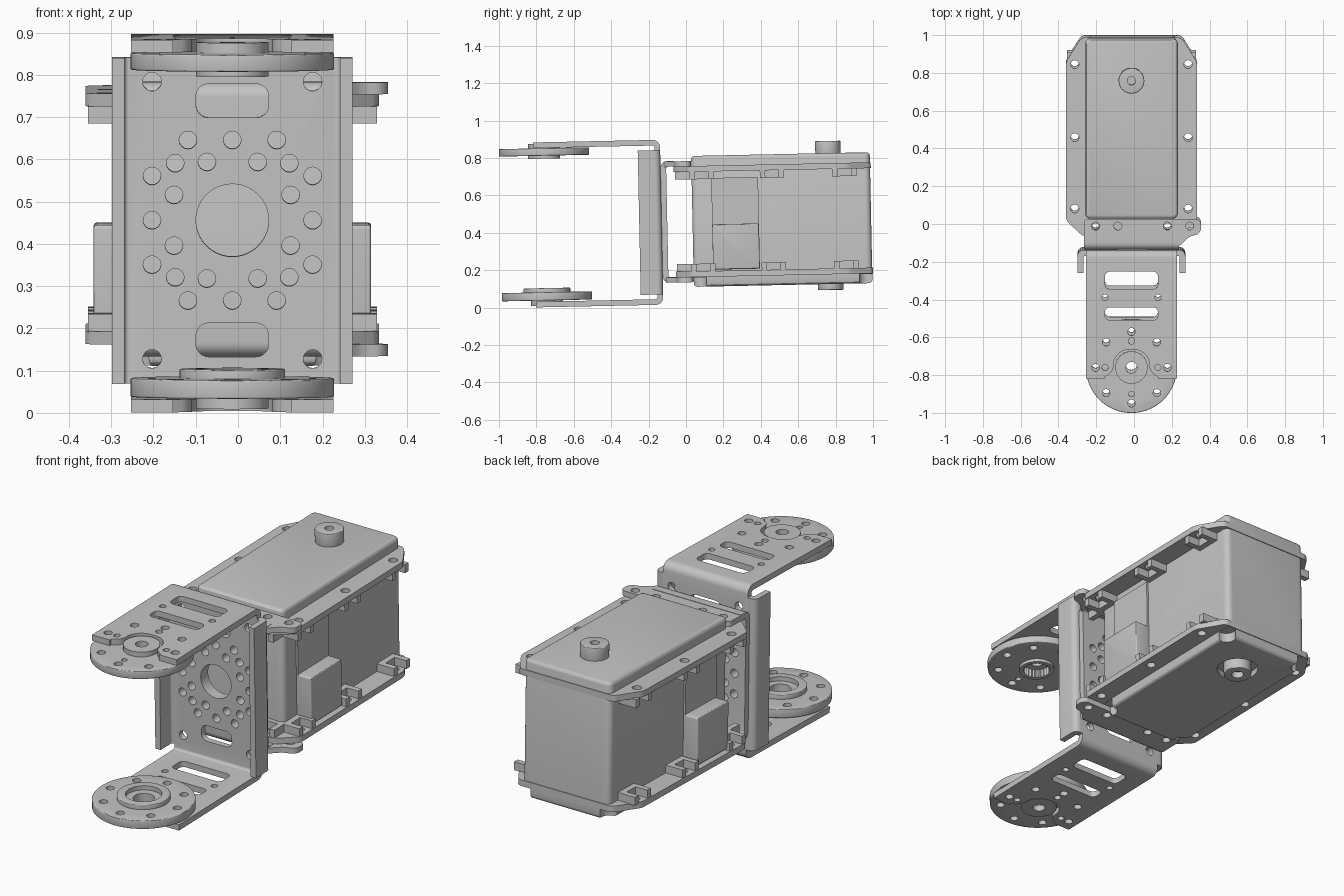
import bpy, bmesh, math
from mathutils import Matrix, Vector

cube = bpy.data.objects.get("Cube")
if cube:
    bpy.data.objects.remove(cube, do_unlink=True)

CX, ZC = -0.0135, 0.459          # middle of the assembly
HUB_Y, SHAFT_Y = -0.751, 0.767   # the two pivot axes
TILT = Matrix.Translation((0, 0, 0.45)) @ Matrix.Rotation(math.radians(1.2), 4, 'X') @ Matrix.Translation((0, 0, -0.45))

grey = bpy.data.materials.new("plain grey")
grey.use_nodes = True
grey.diffuse_color = (0.55, 0.55, 0.55, 1)
grey.node_tree.nodes["Principled BSDF"].inputs["Base Color"].default_value = (0.55, 0.55, 0.55, 1)
parts = []


def circle(x, y, r, n=32):
    return [(x + r * math.cos(2 * math.pi * i / n), y + r * math.sin(2 * math.pi * i / n)) for i in range(n)]


def rounded(corners, radius=0.0, steps=6):
    """Polygon with filleted corners; a third value sets that corner's own radius."""
    out, n = [], len(corners)
    for i, c in enumerate(corners):
        r = c[2] if len(c) > 2 else radius
        p = Vector(c[:2])
        if r <= 0:
            out.append(tuple(p))
            continue
        a = p + (Vector(corners[i - 1][:2]) - p).normalized() * r
        b = p + (Vector(corners[(i + 1) % n][:2]) - p).normalized() * r
        for k in range(steps + 1):
            t = k / steps
            wa, wp, wb = (1 - t) ** 2, math.sqrt(2) * t * (1 - t), t ** 2
            out.append(tuple((a * wa + p * wp + b * wb) / (wa + wp + wb)))
    return out


def box(x0, x1, y0, y1, r=0.0):
    return rounded([(x0, y0), (x1, y0), (x1, y1), (x0, y1)], r)


def prism(name, axis, pieces, bevel=0.0):
    """Extrude each (outline, start, end) along an axis into one mesh."""
    place = {'x': lambda p, h: (h, p[0], p[1]), 'y': lambda p, h: (p[0], h, p[1]), 'z': lambda p, h: (p[0], p[1], h)}[axis]
    bm = bmesh.new()
    for poly, a, b in pieces:
        lo = [bm.verts.new(place(p, a)) for p in poly]
        hi = [bm.verts.new(place(p, b)) for p in poly]
        bm.faces.new(lo)
        bm.faces.new(hi)
        for i in range(len(poly)):
            j = (i + 1) % len(poly)
            bm.faces.new((lo[i], lo[j], hi[j], hi[i]))
    bmesh.ops.recalc_face_normals(bm, faces=bm.faces)
    if bevel:
        edges = [e for e in bm.edges if e.calc_face_angle(0) > 1.0]
        bmesh.ops.bevel(bm, geom=edges, offset=bevel, segments=3, profile=0.5, affect='EDGES')
    me = bpy.data.meshes.new(name)
    bm.to_mesh(me)
    bm.free()
    ob = bpy.data.objects.new(name, me)
    bpy.context.collection.objects.link(ob)
    me.materials.append(grey)
    parts.append(ob)
    return ob


def cut(ob, axis, a, b, polys):
    tool = prism("cutter", axis, [(p, a, b) for p in polys])
    parts.remove(tool)
    tool.hide_render = True
    mod = ob.modifiers.new("cut", 'BOOLEAN')
    mod.operation, mod.solver, mod.object = 'DIFFERENCE', 'EXACT', tool
    with bpy.context.temp_override(object=ob, active_object=ob, selected_objects=[ob]):
        bpy.ops.object.modifier_apply(modifier=mod.name)
    bpy.data.objects.remove(tool, do_unlink=True)


def both(z0, z1):
    """A height range and its mirror about mid height."""
    return [(z0, z1), (2 * ZC - z1, 2 * ZC - z0)]


def c_profile(y_tip, y_back, z0, z1, t, r):
    """Side outline of a sheet bent into a C."""
    s = t if y_tip < y_back else -t
    return rounded([(y_tip, z0), (y_back, z0, r), (y_back, z1, r), (y_tip, z1), (y_tip, z1 - t),
                    (y_back - s, z1 - t, r / 3), (y_back - s, z0 + t, r / 3), (y_tip, z0 + t)])


# Hole pattern shared by both upright plates
quad = [(0, .19), (.105, .19), (.135, .135), (.06, .138), (.19, .105), (.138, .06), (.19, 0)]
spots = {(sx * u, sz * v) for u, v in quad for sx in (1, -1) for sz in (1, -1)}
plate_holes = [circle(CX + u, ZC + v, 0.021, 16) for u, v in sorted(spots)]
plate_holes.append(circle(CX, ZC, 0.086, 40))

# Front bracket: bent sheet with two arms, plus side flanges
front = prism("front_bracket", 'x', [(c_profile(-0.81, -0.13, 0.018, 2 * ZC - 0.018, 0.03, 0.04), CX - 0.24, CX + 0.24)])
windows = [box(CX - 0.086, CX + 0.086, z - 0.04, z + 0.04, 0.03) for z in (ZC - 0.283, ZC + 0.283)]
corners = [circle(CX + sx * 0.19, ZC + sz * 0.328, 0.022, 20) for sx in (1, -1) for sz in (1, -1)]
cut(front, 'y', -0.3, 0, plate_holes + windows + corners)

ring = [(HUB_Y + 0.19 * math.sin(k * math.pi / 4), CX + 0.19 * math.cos(k * math.pi / 4)) for k in range(8)]
ring_holes = [circle(x, y, 0.02, 16) for y, x in ring]
arm_holes = [box(CX - 0.14, CX + 0.14, -0.335, -0.243, 0.025), box(CX - 0.14, CX + 0.14, -0.5, -0.432, 0.025)]
arm_holes += [circle(CX + s * 0.14, -0.38, 0.016, 16) for s in (1, -1)]
arm_holes += [circle(CX + s * 0.14, HUB_Y, 0.016, 16) for s in (1, -1)]
arm_holes += [circle(CX, -0.61, 0.017, 16)]
arm_holes += [h for h, (y, x) in zip(ring_holes, ring) if y > -0.77]
cut(front, 'z', -0.2, 1.2, arm_holes)
notch = rounded([(CX - 0.14, -0.86), (CX + 0.14, -0.86), (CX + 0.14, -0.8), (CX + 0.095, HUB_Y - 0.02, 0.03),
                 (CX + 0.095, HUB_Y + 0.095, 0.08), (CX - 0.095, HUB_Y + 0.095, 0.08),
                 (CX - 0.095, HUB_Y - 0.02, 0.03), (CX - 0.14, -0.8)])
cut(front, 'z', -0.2, 1.2, [notch])

for side, s in (("left", 1), ("right", -1)):
    pts = [(0.24, -0.13), (0.285, -0.13, 0.03), (0.285, -0.25), (0.255, -0.25), (0.255, -0.16, 0.01), (0.24, -0.16)]
    prism(side + "_flange", 'z', [(rounded([(CX + s * p[0], *p[1:]) for p in pts]), 0.073, 0.845)])

# Round horns at the arm tips
top_horn = prism("top_horn", 'z', [(circle(CX, HUB_Y, 0.241, 64), 0.828, 0.868)], 0.004)
cut(top_horn, 'z', 0.7, 1, ring_holes + [circle(CX, HUB_Y, 0.03), circle(CX, HUB_Y - 0.14, 0.014, 16)])
top_hub = prism("top_horn_hub", 'z', [(circle(CX, HUB_Y, 0.086, 40), 0.866, 0.893)])
top_socket = prism("top_horn_socket", 'z', [(circle(CX, HUB_Y, 0.086, 40), 0.812, 0.83)])
gear = [(CX + r * math.cos(a), HUB_Y + r * math.sin(a))
        for i in range(48) for r, a in [(0.062 + 0.008 * (i % 2), i * math.pi / 24)]]
cut(top_socket, 'z', 0.7, 0.9, [gear])
cut(top_horn, 'z', 0.7, 0.855, [gear])
low_horn = prism("bottom_horn", 'z', [(circle(CX, HUB_Y, 0.241, 64), 0.054, 0.098)], 0.004)
cut(low_horn, 'z', 0, 0.2, ring_holes + [circle(CX, HUB_Y, 0.05)])
low_ring = prism("bottom_horn_ring", 'z', [(circle(CX, HUB_Y, 0.125, 48), 0.09, 0.12)], 0.004)
low_hub = prism("bottom_horn_hub", 'z', [(circle(CX, HUB_Y, 0.086, 40), 0.026, 0.056)])
cut(low_ring, 'z', 0, 0.2, [circle(CX, HUB_Y, 0.085, 40)])
for hub in (top_hub, low_hub):
    cut(hub, 'z', -0.1, 1, [circle(CX, HUB_Y, 0.03)])

# Rear bracket: C sheet with eared tabs that hold the motor
rear = prism("rear_bracket", 'x', [(c_profile(-0.06, -0.13, 0.135, 0.785, 0.03, 0.035), -0.265, 0.238)])
cut(rear, 'y', -0.3, 0, plate_holes)
tab = rounded([(-0.265, -0.06), (0.238, -0.06), (0.238, -0.112), (0.295, -0.058, 0.02),
               (0.355, -0.045, 0.03), (0.355, 0.033, 0.03), (-0.265, 0.033, 0.02)])
tabs = prism("rear_bracket_tabs", 'z', [(tab, *h) for h in both(0.755, 0.783)])
front_x = (CX - 0.19, CX + 0.19)
cut(tabs, 'z', 0, 1, [circle(x, -0.004, 0.021, 16) for x in (*front_x, -0.085, 0.295)])

# Motor case
outline = box(CX - 0.246, CX + 0.246, 0.035, 0.99, 0.03)
case = prism("motor_case", 'z', [(outline, 0.11, 0.81)], 0.018)
relief = [circle(CX + s * 0.235, y, 0.045, 24) for s in (1, -1) for y in (0.06, 0.965)]
cut(case, 'z', 0, 0.16, relief)
cut(case, 'z', 0, 0.14, [circle(CX, SHAFT_Y, 0.1, 40)])
for side, s in (("left", 1), ("right", -1)):
    x = CX + s * 0.23
    prism(side + "_side_panel", 'x', [(box(0.14, 0.39, 0.2, 0.69), x, CX + s * 0.256)])
    prism(side + "_connector_box", 'x', [(box(0.14, 0.39, 0.2, 0.442, 0.01), x, CX + s * 0.328)], 0.006)

# Mounting flanges and their nut pockets
rim = rounded([(CX - 0.255, -0.06), (CX + 0.255, -0.06), (CX + 0.347, 0.025), (CX + 0.347, 0.865),
               (CX + 0.265, 0.994), (CX - 0.265, 0.994), (CX - 0.347, 0.865), (CX - 0.347, 0.025)], 0.02)
rims = prism("motor_rims", 'z', [(rim, *h) for h in both(0.725, 0.756)])
side_y = (0.087, 0.465, 0.852)
mounts = [(CX + s * 0.3, y, 0 if s > 0 else math.pi) for s in (1, -1) for y in side_y]
mounts += [(x, -0.012, -math.pi / 2) for x in front_x]
cut(rims, 'z', 0, 1, [circle(x, y, 0.022, 16) for x, y, a in mounts])
u_shape = [(-.055, -.065), (.042, -.065), (.042, -.036), (-.024, -.036), (-.024, .036), (.042, .036), (.042, .065), (-.055, .065)]
pockets = []
for x, y, a in mounts:
    c, s = math.cos(a), math.sin(a)
    poly = [(x + u * c - v * s, y + u * s + v * c) for u, v in u_shape]
    pockets += [(poly, *h) for h in both(0.685, 0.728)]
prism("nut_pockets", 'z', pockets)

# Output shaft above, idler shaft below
shaft = prism("output_shaft", 'z', [(circle(CX, SHAFT_Y, 0.068, 40), 0.8, 0.875)], 0.004)
idler = prism("idler_shaft", 'z', [(circle(CX, SHAFT_Y, 0.068, 40), 0.078, 0.145)], 0.004)
cut(shaft, 'z', 0.84, 1, [circle(CX, SHAFT_Y, 0.022, 20)])
cut(idler, 'z', 0, 0.11, [circle(CX, SHAFT_Y, 0.03, 20)])

# Slight lean of the whole assembly, and shading
for ob in parts:
    ob.data.transform(TILT)
    bpy.ops.object.select_all(action='DESELECT')
    ob.select_set(True)
    bpy.context.view_layer.objects.active = ob
    bpy.ops.object.shade_smooth_by_angle(angle=math.radians(30))
